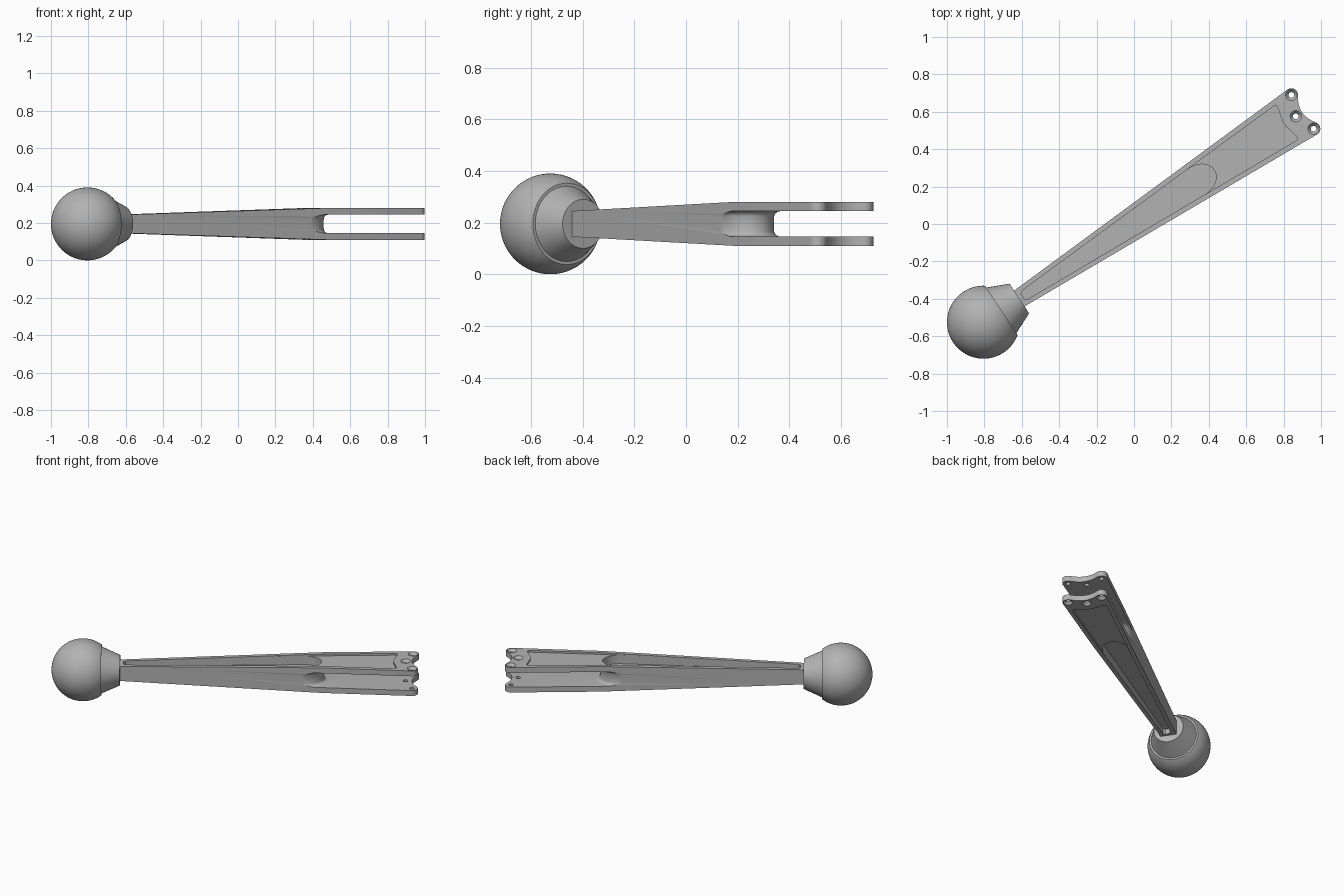
import bpy, bmesh
from math import radians, sin, cos, pi, sqrt
from mathutils import Matrix, Vector

if "Cube" in bpy.data.objects:
    bpy.data.objects.remove(bpy.data.objects["Cube"])

grey = bpy.data.materials.new("plain grey")
grey.use_nodes = True
tone = (0.45, 0.45, 0.45, 1)
grey.diffuse_color = tone
grey.node_tree.nodes["Principled BSDF"].inputs["Base Color"].default_value = tone

# The arm is modelled along +x from the ball centre, then placed
PLACE = Matrix.Translation((-0.805, -0.525, 0.195)) @ Matrix.Rotation(radians(33.4), 4, 'Z')
HALF = 0.0855        # half height of the fork
SLOT = 0.049         # half height of the fork slot
KNEE = 1.48          # where the taper ends
LOBE_X, LOBE_Y, LOBE_R = 2.043, 0.108, 0.036


def loft(name, rings):
    """Solid through equal-length rings of points, capped at both ends."""
    bm = bmesh.new()
    loops = [[bm.verts.new(p) for p in ring] for ring in rings]
    n = len(loops[0])
    for a, b in zip(loops, loops[1:]):
        for i in range(n):
            j = (i + 1) % n
            bm.faces.new((a[i], a[j], b[j], b[i]))
    bm.faces.new(loops[0][::-1])
    bm.faces.new(loops[-1])
    bmesh.ops.recalc_face_normals(bm, faces=bm.faces)
    mesh = bpy.data.meshes.new(name)
    bm.to_mesh(mesh)
    bm.free()
    obj = bpy.data.objects.new(name, mesh)
    bpy.context.collection.objects.link(obj)
    mesh.materials.append(grey)
    return obj


def prism(name, outline, low, high):
    return loft(name, [[(x, y, z) for x, y in outline] for z in (low, high)])


def arc(cx, cy, rx, ry, start, end, steps):
    angles = [radians(start + (end - start) * i / steps) for i in range(steps + 1)]
    return [(cx + rx * cos(a), cy + ry * sin(a)) for a in angles]


def bend(a, b, c, steps):
    """Quadratic curve from a to c, pulled towards b."""
    a, b, c = Vector(a), Vector(b), Vector(c)
    ts = [i / steps for i in range(steps + 1)]
    return [tuple(a * (1 - t) ** 2 + b * 2 * t * (1 - t) + c * t * t) for t in ts]


def rounded(points, size):
    out = []
    for i, p in enumerate(points):
        p = Vector(p)
        before, after = Vector(points[i - 1]), Vector(points[(i + 1) % len(points)])
        out += bend(p + (before - p).normalized() * size, p,
                    p + (after - p).normalized() * size, 6)
    return out


def cut(target, cutter):
    cutter.hide_render = True
    mod = target.modifiers.new("cut", 'BOOLEAN')
    mod.operation, mod.solver, mod.object = 'DIFFERENCE', 'EXACT', cutter
    bpy.context.view_layer.update()
    graph = bpy.context.evaluated_depsgraph_get()
    result = bpy.data.meshes.new_from_object(target.evaluated_get(graph))
    target.modifiers.clear()
    target.data = result
    bpy.data.objects.remove(cutter)


def finish(obj):
    obj.data.shade_smooth()
    obj.data.set_sharp_from_angle(angle=radians(30))
    obj.matrix_world = PLACE


# Ball with a stepped conical collar, turned around the arm axis
ball_r, step_x = 0.195, 0.115
profile = [(-ball_r * cos(a), ball_r * sin(a))
           for a in (0.02 + (pi - 0.965) * i / 30 for i in range(31))]
profile += [(step_x, sqrt(ball_r ** 2 - step_x ** 2)), (step_x, 0.146), (0.23, 0.095)]
ball = loft("ball_and_collar", [
    [(x, r * cos(t), r * sin(t)) for t in (2 * pi * k / 64 for k in range(64))]
    for x, r in profile])
finish(ball)

# Tapered arm with two rounded lobes at the fork end
lower = arc(LOBE_X, -LOBE_Y, LOBE_R, LOBE_R, -87, 40, 14)
upper = [(x, -y) for x, y in reversed(lower)]
hollow = bend(lower[-1], (2.01, 0), upper[0], 14)[1:-1]
outline = [(0.2, -0.049)] + lower + hollow + upper + [(0.2, 0.049)]
arm = prism("forked_arm", outline, -HALF, HALF)
bm = bmesh.new()
bm.from_mesh(arm.data)
bmesh.ops.bisect_plane(bm, geom=bm.verts[:] + bm.edges[:] + bm.faces[:],
                       plane_co=(KNEE, 0, 0), plane_no=(1, 0, 0))
for v in bm.verts:
    if v.co.x < 1:
        v.co.z *= 0.049 / HALF
bm.to_mesh(arm.data)
bm.free()

# Fork slot, ending in a bulging wall filleted into both prongs
fillet = 0.025
rings = []
for k in range(-6, 7):
    swing = radians(abs(k) * 15 if abs(k) < 6 else 88)
    side = 1 if k > 0 else -1
    z = side * (SLOT - fillet + fillet * sin(swing)) if k else 0
    flare = fillet * (1 - cos(swing))
    nose = arc(1.36, 0, 0.135 + flare, 0.108 + flare, 90, -90, 32)
    rings.append([(x, y, z) for x, y in
                  [(2.3, 0.3), (1.36, 0.3)] + nose + [(1.36, -0.3), (2.3, -0.3)]])
cut(arm, loft("slot_cutter", rings))

# Shallow recess along each face, and a deep pocket down to the web
recess = rounded([(0.25, -0.027), (1.95, -0.111), (1.922, 0), (1.95, 0.111), (0.25, 0.027)], 0.022)
pocket = ([(0.25, 0.014), (0.262, 0.0272)] + arc(1.37, 0, 0.108, 0.082, 90, -90, 24)
          + [(0.262, -0.0272), (0.25, -0.014)])
for side in (1, -1):
    cut(arm, prism("recess_cutter", recess, side * (HALF - 0.012), side * 0.12))
    cut(arm, prism("pocket_cutter", pocket, side * 0.015, side * 0.13))

# Countersunk holes through both prongs
hole = [(-0.1, 0.043), (-0.068, 0.015), (0.068, 0.015), (0.1, 0.043)]
for x, y in ((LOBE_X, LOBE_Y), (LOBE_X, -LOBE_Y), (2.0, 0)):
    cut(arm, loft("hole_cutter", [
        [(px, py, z) for px, py in arc(x, y, r, r, 0, 345, 23)] for z, r in hole]))
finish(arm)
